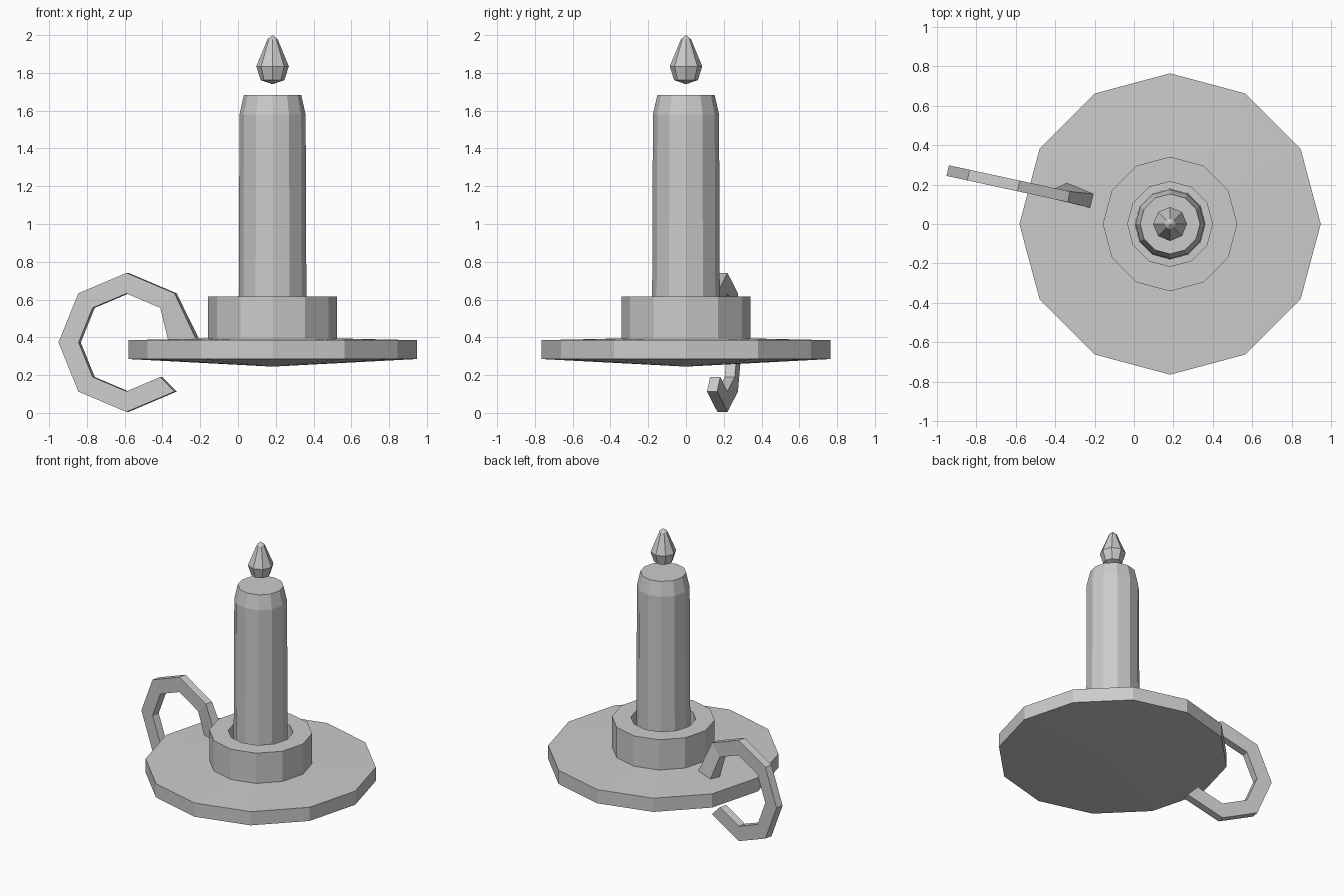
import bpy, bmesh, math
from mathutils import Vector

if "Cube" in bpy.data.objects:
    bpy.data.objects.remove(bpy.data.objects["Cube"])

CX = 0.183  # candle axis


def finish(name, bm):
    bmesh.ops.recalc_face_normals(bm, faces=bm.faces)
    me = bpy.data.meshes.new(name)
    bm.to_mesh(me)
    bm.free()
    ob = bpy.data.objects.new(name, me)
    bpy.context.collection.objects.link(ob)
    return ob


def lathe(name, profile, sides, closed=False):
    """Revolve (radius, z) points about the candle axis; radius 0 is a pole."""
    bm = bmesh.new()
    rings = []
    for r, z in profile:
        n = 1 if r == 0 else sides
        rings.append([bm.verts.new((CX + r * math.cos(2 * math.pi * i / sides),
                                    r * math.sin(2 * math.pi * i / sides), z))
                      for i in range(n)])
    pairs = list(zip(rings, rings[1:]))
    if closed:
        pairs.append((rings[-1], rings[0]))
    for a, b in pairs:
        for i in range(sides):
            j = (i + 1) % sides
            quad = [a[i % len(a)], a[j % len(a)], b[j % len(b)], b[i % len(b)]]
            bm.faces.new(list(dict.fromkeys(quad)))
    return finish(name, bm)


# Shallow dish with a pointed underside
lathe("plate", [(0, 0.245), (0.764, 0.285), (0.764, 0.385), (0, 0.402)], 12)

# Hollow ring that holds the candle
lathe("candle_socket", [(0.341, 0.385), (0.341, 0.615), (0.215, 0.615), (0.215, 0.385)],
      12, closed=True)

# Candle with a bevelled top
lathe("candle", [(0, 0.39), (0.18, 0.39), (0.175, 1.58), (0.152, 1.682), (0, 1.682)], 12)

# Flame
lathe("flame", [(0, 1.74), (0.063, 1.762), (0.086, 1.835), (0.027, 1.978), (0, 2.0)], 8)

# Curled handle: octagonal open loop, ending in a foot turned towards the candle
centre = Vector((-0.585, 0.193, 0.373))
turn = math.radians(-12.2)
along = Vector((math.cos(turn), math.sin(turn), 0))
side = Vector((-math.sin(turn), math.cos(turn), 0)) * 0.0275
up = Vector((0, 0, 1))
sections = []
for k in range(7):
    a = math.radians(-45 - 45 * k)
    d = along * math.cos(a) + up * math.sin(a)
    outer, inner = centre + d * 0.368, centre + d * 0.259
    sections.append([outer - side, outer + side, inner + side, inner - side])
sections.append([Vector(p) for p in ((-0.22, 0.081, 0.385), (-0.203, 0.152, 0.385),
                                     (-0.34, 0.208, 0.385), (-0.37, 0.14, 0.385))])
bm = bmesh.new()
loops = [[bm.verts.new(p) for p in s] for s in sections]
for a, b in zip(loops, loops[1:]):
    for i in range(4):
        j = (i + 1) % 4
        bm.faces.new((a[i], a[j], b[j], b[i]))
bm.faces.new(loops[0])
bm.faces.new(loops[-1])
finish("handle", bm)
